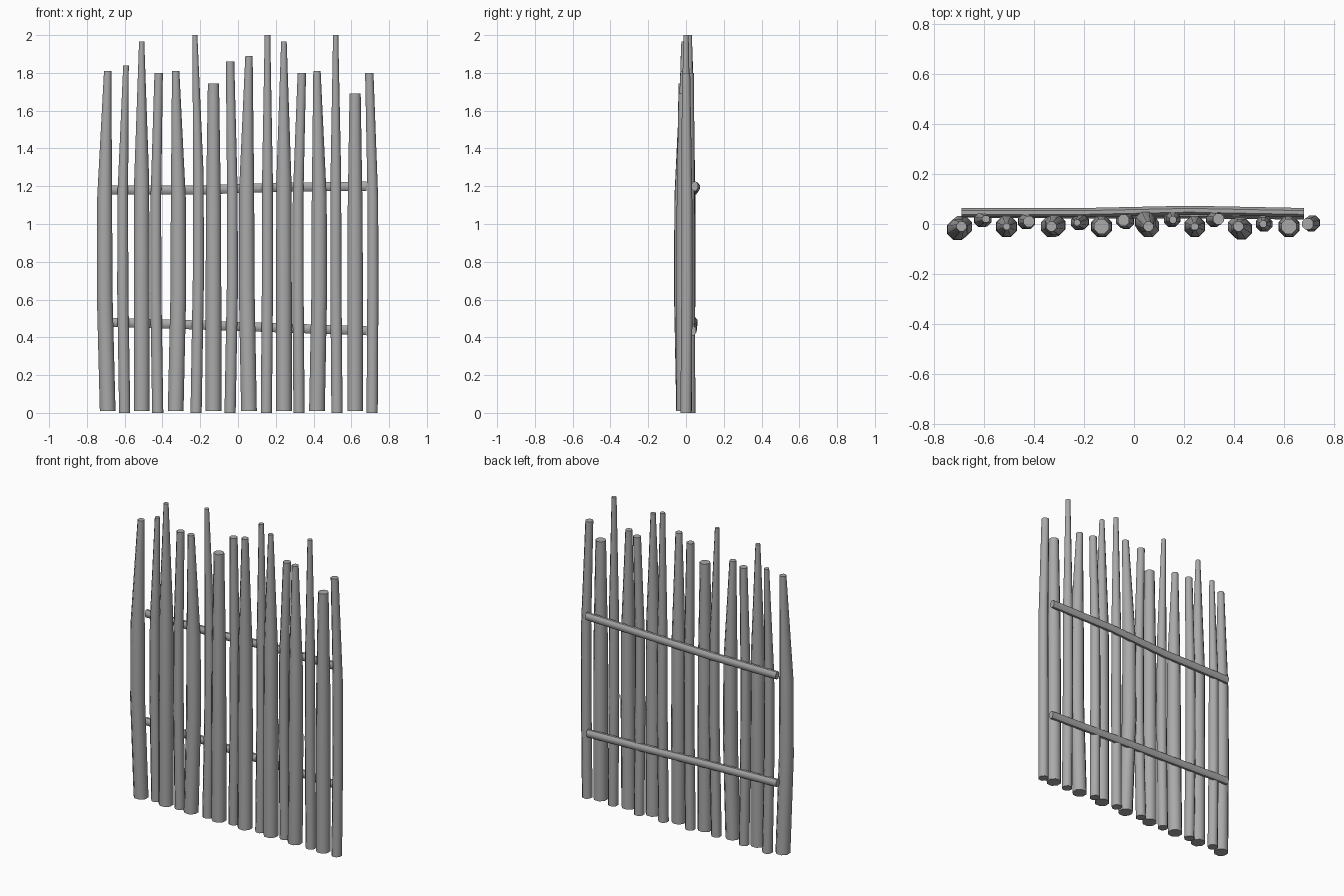
import bpy
import bmesh
import math
from mathutils import Vector

default_cube = bpy.data.objects.get("Cube")
if default_cube:
    bpy.data.objects.remove(default_cube, do_unlink=True)

# One weathered grey for the whole fence
grey = bpy.data.materials.new("weathered_grey")
grey.use_nodes = True
colour = (0.4, 0.4, 0.4, 1)
grey.diffuse_color = colour
grey.node_tree.nodes["Principled BSDF"].inputs["Base Color"].default_value = colour

SIDES = 8


def build_log(name, centres, radii, side, up):
    """Skin a row of eight-sided rings spanned by the side and up directions."""
    bm = bmesh.new()
    rings = []
    for centre, radius in zip(centres, radii):
        ring = []
        for i in range(SIDES):
            angle = math.tau * (i + 0.5) / SIDES
            offset = side * math.cos(angle) + up * math.sin(angle)
            ring.append(bm.verts.new(Vector(centre) + offset * radius))
        rings.append(ring)
    for lower, upper in zip(rings, rings[1:]):
        for i in range(SIDES):
            j = (i + 1) % SIDES
            bm.faces.new((lower[i], lower[j], upper[j], upper[i]))
    bm.faces.new(rings[0])
    bm.faces.new(rings[-1])
    bmesh.ops.recalc_face_normals(bm, faces=bm.faces)
    mesh = bpy.data.meshes.new(name)
    bm.to_mesh(mesh)
    bm.free()
    mesh.materials.append(grey)
    log = bpy.data.objects.new(name, mesh)
    bpy.context.collection.objects.link(log)
    bpy.ops.object.select_all(action='DESELECT')
    log.select_set(True)
    bpy.context.view_layer.objects.active = log
    bpy.ops.object.shade_smooth_by_angle(angle=math.radians(50))
    return log


# Posts: foot x, middle x, top x, foot y, middle y, top radius, height
X, Y, Z = Vector((1, 0, 0)), Vector((0, 1, 0)), Vector((0, 0, 1))
thick_posts = [
    (-.69, -.706, -.69, -.01, -.022, .021, 1.81),
    (-.51, -.51, -.51, -.01, -.01, .015, 1.965),
    (-.33, -.316, -.33, -.01, -.005, .021, 1.81),
    (-.13, -.13, -.13, -.01, -.01, .032, 1.745),
    (.058, .046, .058, -.01, .01, .021, 1.89),
    (.243, .243, .243, -.01, -.01, .016, 1.965),
    (.418, .43, .418, -.01, -.02, .021, 1.81),
    (.62, .62, .62, -.01, -.01, .032, 1.69),
]
thin_posts = [
    (-.6, -.61, -.593, .02, .017, .016, 1.84),
    (-.425, -.435, -.42, .01, .01, .024, 1.8),
    (-.222, -.21, -.228, .005, .008, .014, 2),
    (-.042, -.03, -.042, .015, .01, .024, 1.86),
    (.15, .156, .156, .017, .02, .016, 2),
    (.323, .318, .338, .02, .018, .024, 1.8),
    (.524, .518, .517, 0, 0, .015, 2),
    (.71, .714, .695, 0, .005, .024, 1.8),
]
for kind, posts, radius, foot in (("thick", thick_posts, .045, .01),
                                  ("thin", thin_posts, .032, 0)):
    for n, (x, mid_x, top_x, y, mid_y, top_radius, height) in enumerate(posts):
        centres = [(x, y, foot), (mid_x, mid_y, height * .35),
                   (mid_x, mid_y, height * .63), (top_x, y, height)]
        radii = [radius, radius, radius * .95, top_radius]
        build_log(f"{kind}_post_{n + 1}", centres, radii, X, Y)

# Two crooked rails tied across the back
upper_rail = [(-.69, .046, 1.18), (-.2, .046, 1.18), (.22, .055, 1.195), (.68, .046, 1.2)]
lower_rail = [(-.69, .044, .48), (-.2, .04, .465), (.22, .04, .45), (.68, .036, .435)]
for name, path in (("upper_rail", upper_rail), ("lower_rail", lower_rail)):
    build_log(name, path, [.026] * len(path), Y * .75, Z)
